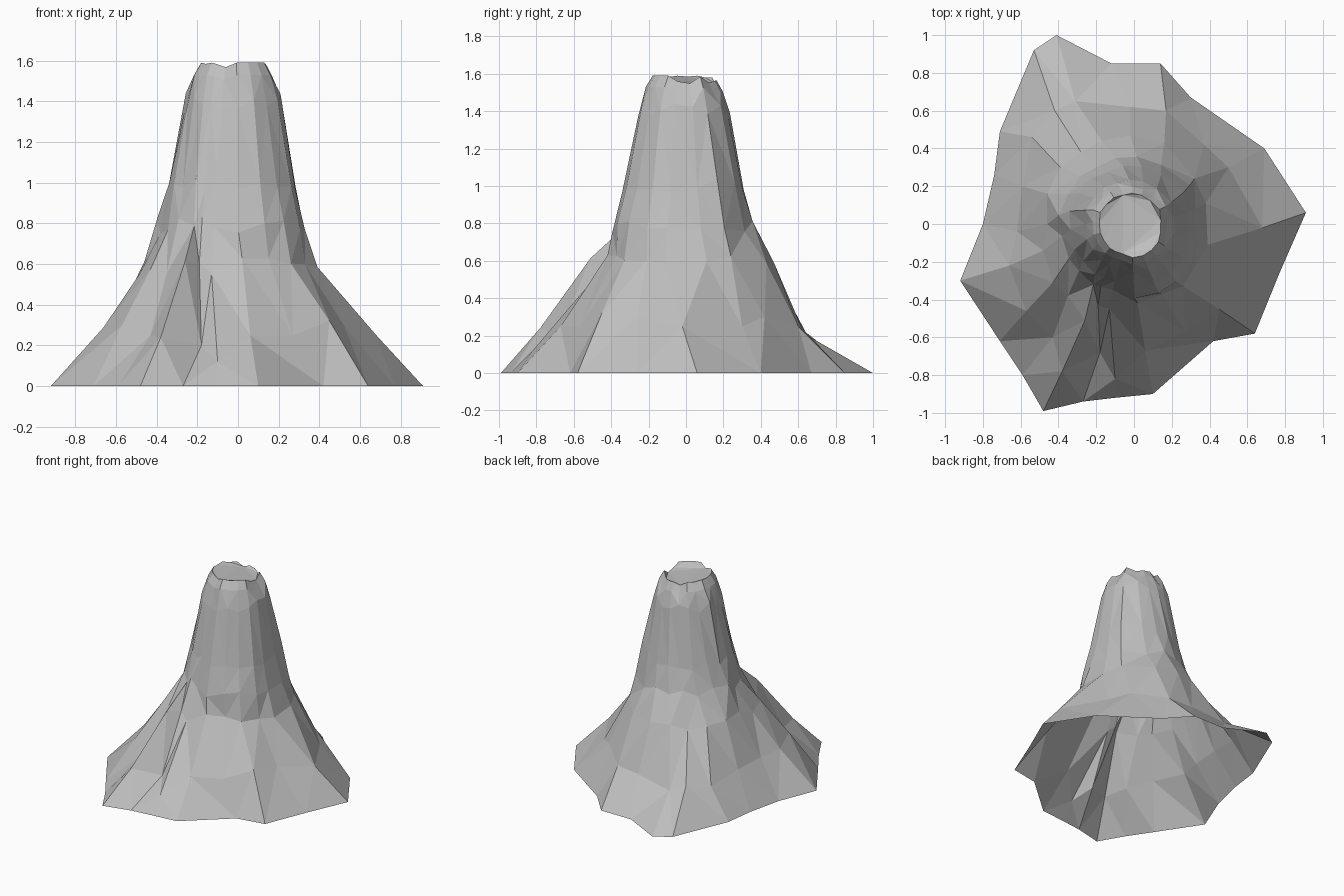
import bpy, bmesh, math, random
from mathutils import Vector

default_cube = bpy.data.objects.get("Cube")
if default_cube:
    bpy.data.objects.remove(default_cube, do_unlink=True)

random.seed(11)


def make_material(name, colour):
    material = bpy.data.materials.new(name)
    material.use_nodes = True
    material.diffuse_color = colour
    material.node_tree.nodes["Principled BSDF"].inputs["Base Color"].default_value = colour
    return material


# Ridges and gullies: foot (x, y), skirt (x, y, z) and shoulder (x, y)
SPOKES = [
    (.91, .06, .68, -.02, .25, .39, -.11),
    (.69, .4, .5, .3, .25, .38, .11),
    (.3, .67, .37, .42, .3, .32, .24),
    (.14, .85, .17, .6, .25, .16, .43),
    (-.12, .85, -.02, .62, .24, -.02, .47),
    (-.41, 1, -.31, .65, .2, -.17, .44),
    (-.53, .92, -.42, .6, .25, -.28, .38),
    (-.71, .49, -.54, .46, .22, -.39, .3),
    (-.74, .26, -.59, .2, .27, -.46, .16),
    (-.8, 0, -.62, -.04, .28, -.46, 0),
    (-.92, -.3, -.66, -.22, .29, -.48, -.14),
    (-.71, -.62, -.57, -.46, .3, -.43, -.31),
    (-.59, -.8, -.43, -.6, .25, -.35, -.38),
    (-.48, -.99, -.38, -.78, .24, -.26, -.51),
    (-.27, -.94, -.18, -.68, .2, -.19, -.43),
    (-.1, -.92, -.1, -.82, .12, -.13, -.45),
    (.1, -.9, .06, -.67, .25, .02, -.42),
    (.42, -.62, .27, -.57, .25, .15, -.37),
    (.64, -.58, .45, -.45, .32, .26, -.33),
    (.77, -.26, .52, -.26, .3, .33, -.21),
]
SHOULDER_Z = .59
# Upper cone profile: radius, height and how evenly the ribs are spread
CONE = [(.375, .79, .2), (.325, 1.0, .35), (.245, 1.4, .5), (.205, 1.53, .6), (.17, 1.59, .6)]


def build_rings():
    """Rings of points from the foot up to the crater lip."""
    rings = [[Vector((s[0], s[1], 0)) for s in SPOKES],
             [Vector(s[2:5]) for s in SPOKES],
             [Vector((s[5], s[6], SHOULDER_Z + random.uniform(-.04, .04))) for s in SPOKES]]
    ribs = [1 + random.uniform(-.07, .05) for s in SPOKES]
    start = math.atan2(SPOKES[0][6], SPOKES[0][5])
    for radius, height, evenness in CONE:
        ring = []
        for i, s in enumerate(SPOKES):
            turn = (math.atan2(s[6], s[5]) - start) % math.tau
            even_turn = math.tau * i / len(SPOKES)
            angle = start + turn + (even_turn - turn) * evenness
            # gullies notch the lip, ribs stand up to full height
            wobble = random.uniform(-.04, .04) if height < 1.5 else min(0, ribs[i] - 1) * .6
            ring.append(Vector((radius * ribs[i] * math.cos(angle) - .015,
                                radius * ribs[i] * math.sin(angle), height + wobble)))
        rings.append(ring)
    return rings


def bridge(bm, lower, upper):
    count = len(lower)
    for i in range(count):
        j = (i + 1) % count
        bm.faces.new((lower[i], lower[j], upper[j], upper[i]))


bm = bmesh.new()
loops = [[bm.verts.new(p) for p in ring] for ring in build_rings()]
for lower, upper in zip(loops, loops[1:]):
    bridge(bm, lower, upper)

# Shallow crater floor strung across the notched lip
bm.faces.new(loops[-1])

# Break the slopes into flat rock facets; the foot stays open underneath
bmesh.ops.triangulate(bm, faces=bm.faces[:], quad_method='SHORT_EDGE')

mesh = bpy.data.meshes.new("volcano_cone")
bm.to_mesh(mesh)
bm.free()
mesh.materials.append(make_material("grey_rock", (.52, .52, .52, 1)))
volcano = bpy.data.objects.new("volcano_cone", mesh)
bpy.context.collection.objects.link(volcano)
